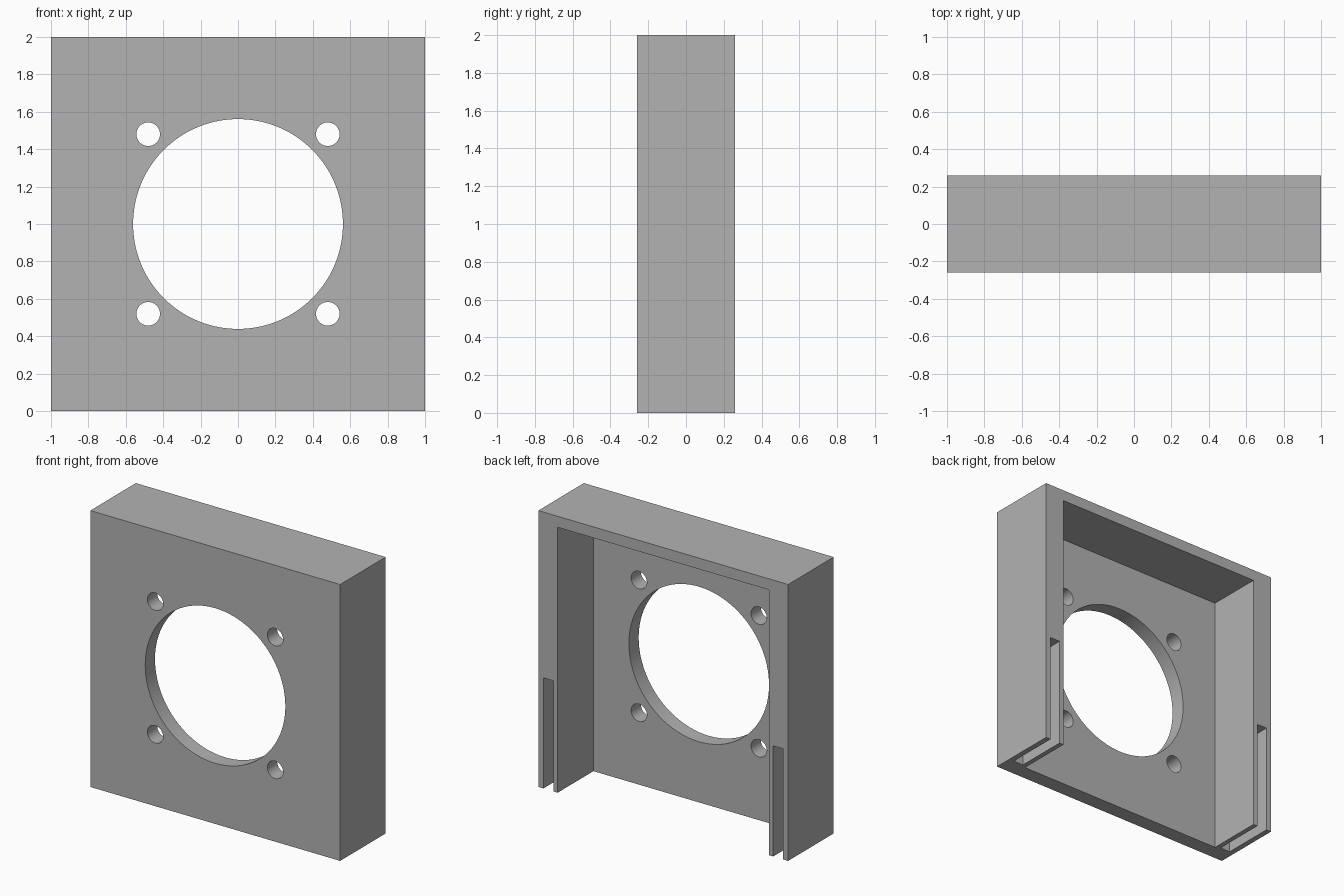
import bpy
import math

default_cube = bpy.data.objects.get("Cube")
if default_cube:
    bpy.data.objects.remove(default_cube, do_unlink=True)

DEPTH = 0.52
FRONT, BACK = -DEPTH / 2, DEPTH / 2
SIDE_WALL, TOP_WALL, PLATE = 0.155, 0.08, 0.112
SLOT_OUTER, SLOT_INNER, SLOT_TOP, SLOT_DEPTH = 0.96, 0.88, 0.8, 0.39
OVER = 0.1  # how far cutters reach past the body

grey = bpy.data.materials.new("plain_grey")
grey.use_nodes = True
colour = (0.45, 0.45, 0.45, 1)
grey.diffuse_color = colour
grey.node_tree.nodes["Principled BSDF"].inputs["Base Color"].default_value = colour


def box(name, low, high):
    centre = [(a + b) / 2 for a, b in zip(low, high)]
    bpy.ops.mesh.primitive_cube_add(size=1, location=centre)
    obj = bpy.context.object
    obj.name = name
    obj.scale = [b - a for a, b in zip(low, high)]
    bpy.ops.object.transform_apply(location=True, rotation=False, scale=True)
    return obj


def bore(name, x, z, radius, sides):
    bpy.ops.mesh.primitive_cylinder_add(
        vertices=sides, radius=radius, depth=PLATE + 2 * OVER,
        location=(x, FRONT + PLATE / 2, z), rotation=(math.pi / 2, 0, 0))
    bpy.context.object.name = name
    return bpy.context.object


def cut(body, cutter):
    cutter.hide_render = True
    mod = body.modifiers.new("cut", 'BOOLEAN')
    mod.operation = 'DIFFERENCE'
    mod.solver = 'EXACT'
    mod.object = cutter
    bpy.context.view_layer.objects.active = body
    bpy.ops.object.modifier_apply(modifier=mod.name)
    bpy.data.objects.remove(cutter, do_unlink=True)


# Solid housing block
housing = box("fan_housing", (-1, FRONT, 0), (1, BACK, 2))
housing.data.materials.append(grey)

# Cavity open at the back and the bottom
inner = 1 - SIDE_WALL
cut(housing, box("cavity_cutter", (-inner, FRONT + PLATE, -OVER),
                 (inner, BACK + OVER, 2 - TOP_WALL)))

# Slots up the lower part of both side walls
for side in (-1, 1):
    xs = sorted((side * SLOT_INNER, side * SLOT_OUTER))
    cut(housing, box("slot_cutter", (xs[0], BACK - SLOT_DEPTH, -OVER),
                     (xs[1], BACK + OVER, SLOT_TOP)))

# Central air opening and four screw holes
cut(housing, bore("air_opening_cutter", 0, 1, 0.561, 96))
for x in (-0.48, 0.48):
    for z in (0.52, 1.48):
        cut(housing, bore("screw_hole_cutter", x, z, 0.063, 48))

# Smooth bores, crisp edges
bpy.ops.object.select_all(action='DESELECT')
housing.select_set(True)
bpy.context.view_layer.objects.active = housing
bpy.ops.object.shade_smooth_by_angle(angle=math.radians(30))
